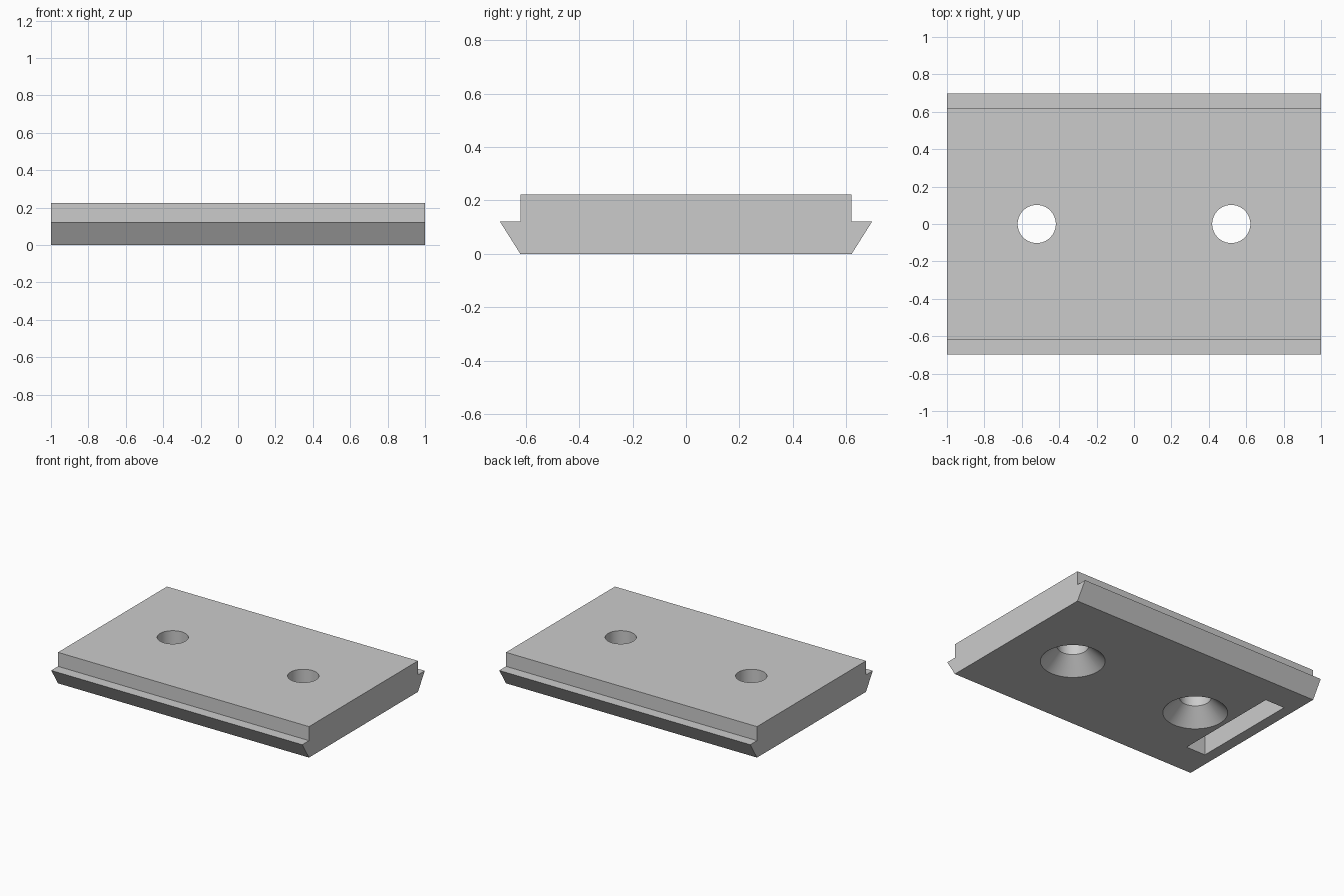
import bpy, bmesh
from mathutils import Matrix

default = bpy.data.objects.get("Cube")
if default:
    bpy.data.objects.remove(default)

grey = bpy.data.materials.new("light grey")
grey.use_nodes = True
COLOUR = (0.6, 0.6, 0.6, 1)
grey.diffuse_color = COLOUR
grey.node_tree.nodes["Principled BSDF"].inputs["Base Color"].default_value = COLOUR


def make_object(name, bm):
    bmesh.ops.recalc_face_normals(bm, faces=bm.faces)
    mesh = bpy.data.meshes.new(name)
    bm.to_mesh(mesh)
    bm.free()
    mesh.materials.append(grey)
    obj = bpy.data.objects.new(name, mesh)
    bpy.context.collection.objects.link(obj)
    return obj


def extrude_profile(name, points, length):
    """Sweep a closed (y, z) profile along x, centred on the origin."""
    bm = bmesh.new()
    face = bm.faces.new([bm.verts.new((-length / 2, y, z)) for y, z in points])
    new = bmesh.ops.extrude_face_region(bm, geom=[face])["geom"]
    moved = [v for v in new if isinstance(v, bmesh.types.BMVert)]
    bmesh.ops.translate(bm, verts=moved, vec=(length, 0, 0))
    return make_object(name, bm)


def lathe(name, profile, x, steps=64):
    """Spin an (r, z) profile that begins and ends on the axis."""
    bm = bmesh.new()
    verts = [bm.verts.new((r, 0, z)) for r, z in profile]
    edges = [bm.edges.new(pair) for pair in zip(verts, verts[1:])]
    bmesh.ops.spin(bm, geom=verts + edges, axis=(0, 0, 1), cent=(0, 0, 0),
                   angle=6.283185307, steps=steps)
    bmesh.ops.remove_doubles(bm, verts=bm.verts, dist=0.0001)
    bmesh.ops.translate(bm, verts=bm.verts, vec=(x, 0, 0))
    return make_object(name, bm)


def cut(target, cutter):
    mod = target.modifiers.new(cutter.name, "BOOLEAN")
    mod.operation = "DIFFERENCE"
    mod.solver = "EXACT"
    mod.object = cutter
    cutter.hide_render = True
    cutter.hide_viewport = True


# Plate with flared side rails
half = [(0.62, 0), (0.697, 0.122), (0.62, 0.122), (0.62, 0.223)]
plate = extrude_profile("mounting_plate",
                        half + [(-y, z) for y, z in reversed(half)], 2)

# Countersunk screw holes, wide side underneath
hole = [(0, -0.05), (0.261, -0.05), (0.102, 0.109), (0.102, 0.3), (0, 0.3)]
cutters = [lathe(side + "_screw_hole_cutter", hole, x)
           for side, x in (("left", 0.52), ("right", -0.52))]

# Blind slot in the underside
bm = bmesh.new()
bmesh.ops.create_cube(bm, size=1, matrix=Matrix.Translation((-0.843, 0.02, 0.055))
                      @ Matrix.Diagonal((0.155, 0.8, 0.21, 1)))
cutters.append(make_object("slot_cutter", bm))

for cutter in cutters:
    cut(plate, cutter)

# Apply the cuts and smooth only the hole walls
bpy.ops.object.select_all(action="DESELECT")
bpy.context.view_layer.objects.active = plate
plate.select_set(True)
for mod in list(plate.modifiers):
    bpy.ops.object.modifier_apply(modifier=mod.name)
for cutter in cutters:
    bpy.data.objects.remove(cutter)
bpy.ops.object.shade_smooth_by_angle(angle=0.5)
